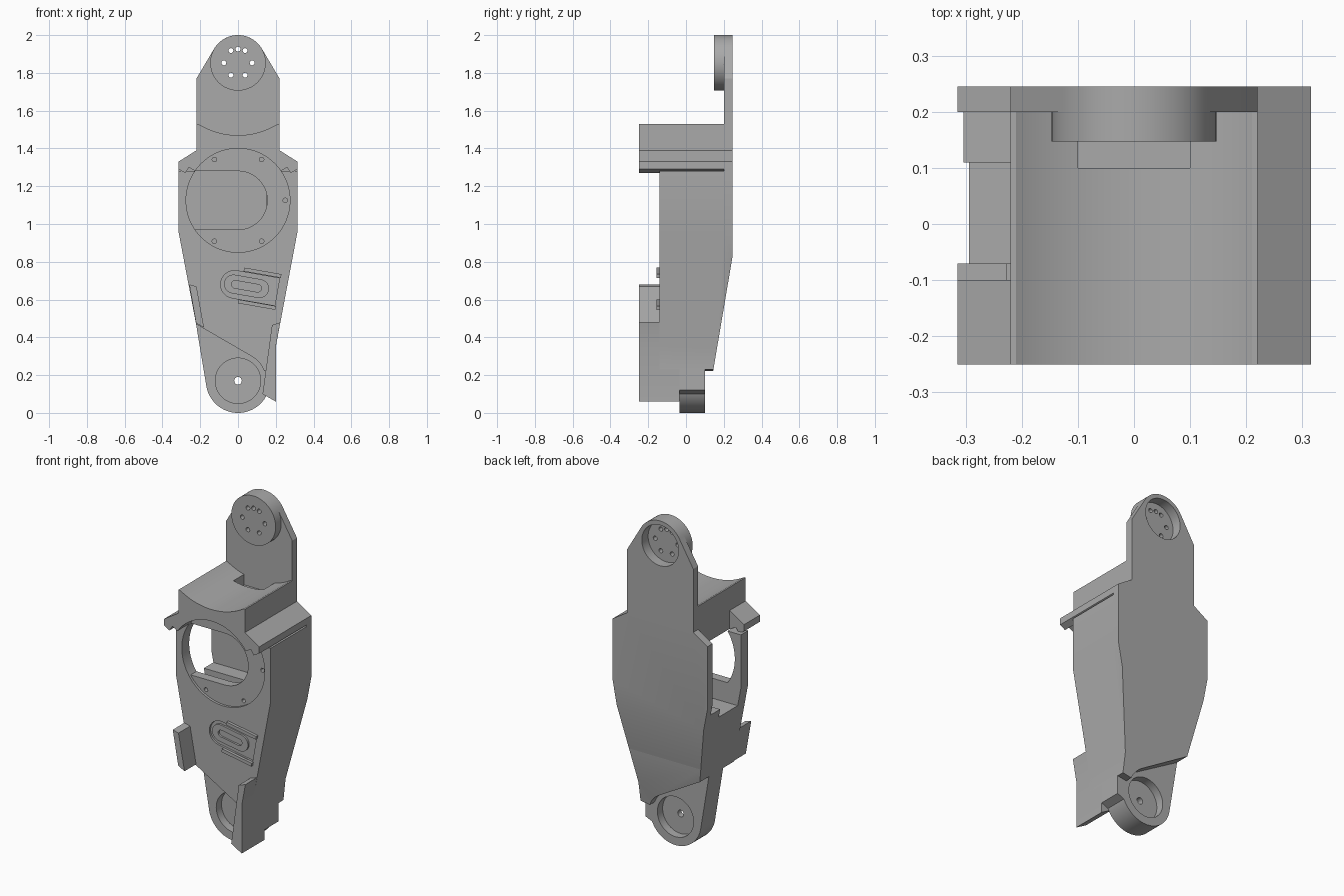
import bpy, bmesh, math
from mathutils import Vector

if "Cube" in bpy.data.objects:
    bpy.data.objects.remove(bpy.data.objects["Cube"], do_unlink=True)

# One plain material for the whole casting
grey = bpy.data.materials.new("plain grey")
grey.use_nodes = True
grey.diffuse_color = (0.4, 0.4, 0.4, 1)
grey.node_tree.nodes["Principled BSDF"].inputs["Base Color"].default_value = grey.diffuse_color


def prism(name, outline, start, end, axis="y"):
    """Extrude an outline: (x, z) along y, or (y, z) along x."""
    bm = bmesh.new()
    place = (lambda u, v: (u, start, v)) if axis == "y" else (lambda u, v: (start, u, v))
    face = bm.faces.new([bm.verts.new(place(u, v)) for u, v in outline])
    grown = bmesh.ops.extrude_face_region(bm, geom=[face])["geom"]
    shift = Vector((0, end - start, 0)) if axis == "y" else Vector((end - start, 0, 0))
    bmesh.ops.translate(bm, vec=shift, verts=[g for g in grown if isinstance(g, bmesh.types.BMVert)])
    bmesh.ops.recalc_face_normals(bm, faces=bm.faces)
    mesh = bpy.data.meshes.new(name)
    bm.to_mesh(mesh)
    bm.free()
    mesh.materials.append(grey)
    obj = bpy.data.objects.new(name, mesh)
    bpy.context.collection.objects.link(obj)
    return obj


def arc(cx, cz, r, a0, a1, n=24):
    angles = [math.radians(a0 + (a1 - a0) * i / n) for i in range(n + 1)]
    return [(cx + r * math.cos(a), cz + r * math.sin(a)) for a in angles]


def circle(cx, cz, r, n=64):
    return arc(cx, cz, r, 0, 360, n)[:-1]


def box(x0, x1, z0, z1):
    return [(x0, z0), (x1, z0), (x1, z1), (x0, z1)]


def tilt(points, cx, cz, degrees):
    c, s = math.cos(math.radians(degrees)), math.sin(math.radians(degrees))
    return [(cx + u * c - v * s, cz + u * s + v * c) for u, v in points]


def cut(obj, outline, start, end, axis="y"):
    """Subtract an extruded outline and discard the cutter."""
    cutter = prism("cutter", outline, start, end, axis)
    cutter.hide_render = True
    mod = obj.modifiers.new("cut", "BOOLEAN")
    mod.operation, mod.solver, mod.object = "DIFFERENCE", "EXACT", cutter
    bpy.context.view_layer.update()
    graph = bpy.context.evaluated_depsgraph_get()
    mesh = bpy.data.meshes.new_from_object(obj.evaluated_get(graph))
    obj.modifiers.clear()
    obj.data = mesh
    bpy.data.objects.remove(cutter, do_unlink=True)


# Shared dimensions
FRONT, LIP, INNER, BACK = -0.14, -0.25, 0.2, 0.245
HUB_Z, BORE_Z, DISC_Z = 0.17, 1.125, 1.853
foot_line = [(-0.222, 0.47), (0.08, 0.295)] + arc(0, HUB_Z, 0.148, 54, 20, 8) + [(0.2, 0.23)]
lower_body = foot_line + [(0.2, 0.35), (0.315, 0.96)]
back_slope = [(BACK, 0.82), (0.145, 0.23), (0.12, 0.08), (0.5, 0.08), (0.5, 0.82)]

# Casing body with a side opening
casing = prism("casing", lower_body + [(0.315, 1.28), (-0.315, 1.28), (-0.315, 0.96)], FRONT, INNER)
cut(casing, back_slope, -1, 1, "x")
cut(casing, box(-0.5, 0.15, 0.85, 1.5), -0.07, 0.11)
cut(casing, box(-0.5, 0.15, 0.9, 1.5), 0.1, 0.3)

# Back plate rising to the upper joint
plate_outline = lower_body + [(0.315, 1.33), (0.22, 1.39), (0.22, 1.77)]
plate_outline += arc(0, DISC_Z, 0.147, 30, 150)
plate_outline += [(-0.22, 1.77), (-0.22, 1.39), (-0.315, 1.33), (-0.315, 0.96)]
back_plate = prism("back_plate", plate_outline, INNER, BACK)
cut(back_plate, back_slope, -1, 1, "x")

# Shoulder block with a concave saddle and open left-hand corner
right_half = [(0.225, 1.28), (0.26, 1.3), (0.28, 1.27), (0.315, 1.29),
              (0.315, 1.33), (0.22, 1.39), (0.22, 1.53)]
shoulder = prism("shoulder_block", right_half + [(-x, z) for x, z in reversed(right_half)], LIP, INNER)
cut(shoulder, circle(0, 1.87, 0.4, 128), -1, 1)
cut(shoulder, box(-0.5, -0.22, 1, 2), -0.1, 0.3)
cut(shoulder, box(-0.1, 0.1, 1.42, 2), 0.1, 0.3)
cut(shoulder, box(-0.5, 0.5, 1, 1.28), FRONT, 0.3)

# Round motor seat, its window and screw holes
for part in (casing, shoulder):
    cut(part, circle(0, BORE_Z, 0.275, 96), -0.5, -0.125)
window = [(-0.2265, 0.97)] + arc(0, BORE_Z, 0.155, -90, 90) + [(-0.2265, 1.28)]
window += arc(0, BORE_Z, 0.275, 145.7, 214.3)[1:-1]
cut(casing, window, -0.5, 0)
for angle in (0, 60, 120, 240, 300):
    a = math.radians(angle)
    hole = circle(0.25 * math.cos(a), BORE_Z + 0.25 * math.sin(a), 0.012, 16)
    cut(shoulder if 0 < angle < 180 else casing, hole, -0.3, -0.09)


# Tilted cable slot with stepped recesses and two rails
def slot(length, radius):
    pts = arc(length, 0, radius, -90, 90, 12) + arc(-length, 0, radius, 90, 270, 12)
    return tilt(pts, 0.045, 0.67, -10)


channel = arc(-0.06, 0, 0.073, 90, 270, 16) + [(0.17, -0.073), (0.17, 0.073)]
cut(casing, tilt(channel, 0.04, 0.67, -10), -0.3, -0.128)
ring = prism("slot_ring", slot(0.07, 0.05), -0.14, -0.12)
cut(ring, slot(0.06, 0.02), -0.3, 0)
for name, cx, cz in (("upper_rail", 0.13, 0.742), ("lower_rail", 0.1, 0.573)):
    prism(name, tilt(box(-0.1, 0.1, -0.01, 0.01), cx, cz, -10), -0.157, -0.125)

# Lower side flanges
prism("right_flange", [(-0.258, 0.68), (-0.22, 0.67), (-0.18, 0.452), (-0.222, 0.475)], LIP, FRONT)
fin = [(0.2, 0.06), (0.2, 0.35), (0.224, 0.48), (0.18, 0.465), (0.13, 0.1)]
prism("left_fin", fin, LIP, -0.035)
prism("fin_root", [(0.2, 0.12), (0.2, 0.24), (0.13, 0.24), (0.13, 0.09)], -0.035, 0.1)

# Lower hub, dished on both sides with a through hole
hub_outline = [(-0.222, 0.47)] + arc(0, HUB_Z, 0.17, 190, 405, 48) + [(0.08, 0.295)]
hub = prism("lower_hub", hub_outline, -0.035, 0.1)
cut(hub, circle(0, HUB_Z, 0.12), -0.1, 0.015)
cut(hub, circle(0, HUB_Z, 0.12), 0.05, 0.2)
cut(hub, circle(0, HUB_Z, 0.02, 24), -0.5, 0.5)

# Upper disc, dished at the back, with bolt holes
disc = prism("upper_disc", circle(0, DISC_Z, 0.147), 0.147, INNER)
for part in (disc, back_plate):
    cut(part, circle(0, DISC_Z, 0.122), 0.185, 0.4)
bolts = [(0.075 * math.cos(k * math.pi / 3), 0.075 * math.sin(k * math.pi / 3)) for k in range(6)]
for x, z in bolts + [(0, 0.073)]:
    cut(disc, circle(x, DISC_Z + z, 0.013, 16), 0, 0.4)

# Smooth the round walls, keep the edges crisp
bpy.ops.object.select_all(action="DESELECT")
for obj in bpy.context.collection.objects:
    if obj.type == "MESH":
        obj.select_set(True)
        bpy.context.view_layer.objects.active = obj
bpy.ops.object.shade_smooth_by_angle(angle=math.radians(25))
